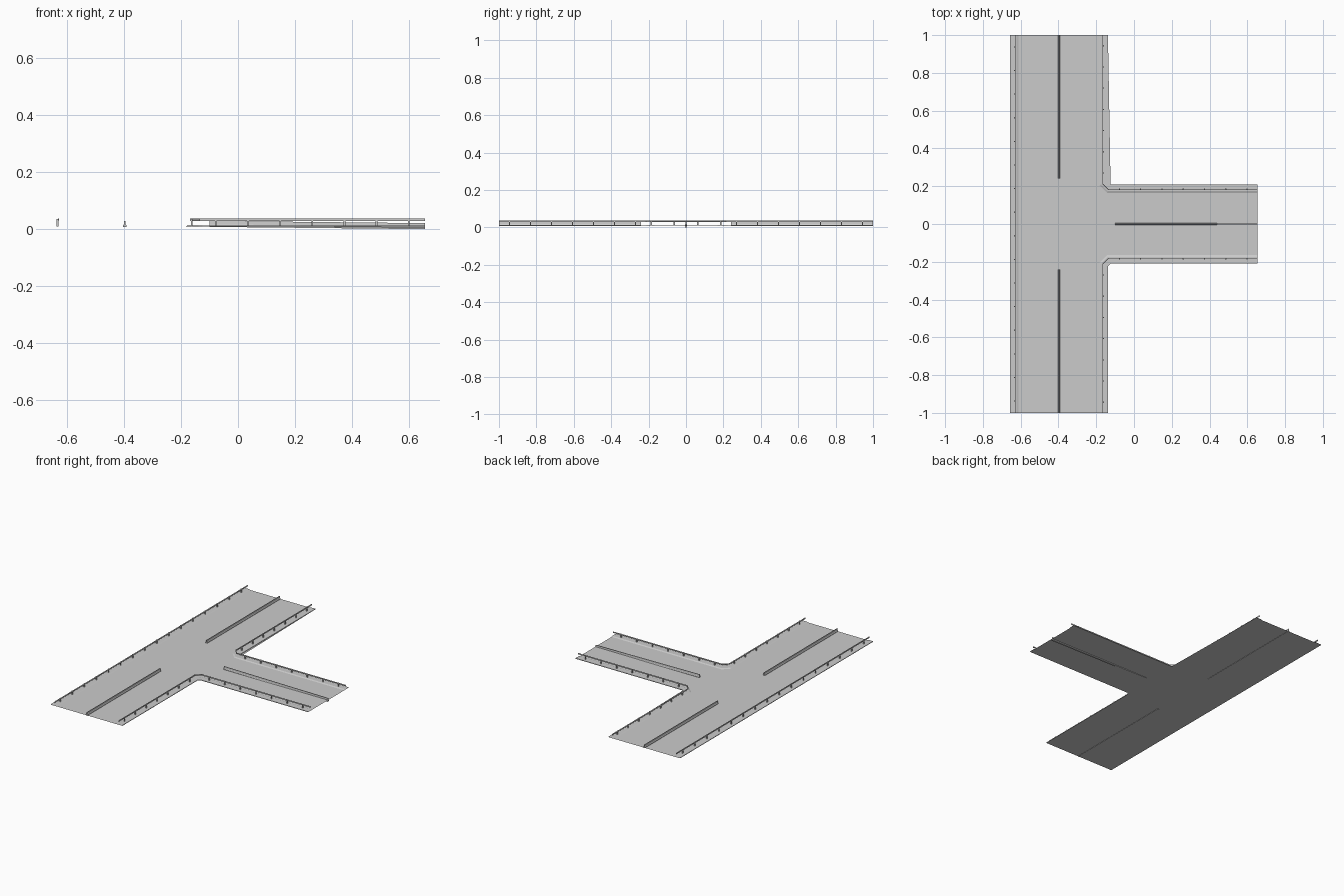
import bpy, bmesh
from mathutils import Vector, Matrix

if "Cube" in bpy.data.objects:
    bpy.data.objects.remove(bpy.data.objects["Cube"])

ROAD = 0.010
CURB = 0.0135
L, R, E, W = -0.657, -0.138, 0.655, 0.21   # main road left/right, side road end, half width
left_edge = [(L, 1), (L, 0)]
right_edge = [(E, W), (R + 0.014, W), (R, W + 0.014), (R, 1)]


def finish(name, bm, mirror=True):
    me = bpy.data.meshes.new(name)
    bm.to_mesh(me)
    bm.free()
    ob = bpy.data.objects.new(name, me)
    bpy.context.collection.objects.link(ob)
    if mirror:
        m = ob.modifiers.new("mirror", 'MIRROR')
        m.use_axis = (False, True, False)
    return ob


def offset(path, d):
    """Shift a path to its left (towards the road) with mitred corners."""
    pts = [Vector(p) for p in path]
    dirs = [(b - a).normalized() for a, b in zip(pts, pts[1:])]
    out = []
    for i, p in enumerate(pts):
        a, b = dirs[max(i - 1, 0)], dirs[min(i, len(dirs) - 1)]
        na, nb = Vector((-a.y, a.x)), Vector((-b.y, b.x))
        n = (na + nb).normalized()
        out.append(p + n * d / n.dot(na))
    return out


def sweep(name, path, profile, closed=False, mirror=True):
    bm = bmesh.new()
    rows = [[bm.verts.new((p.x, p.y, z)) for p in offset(path, d)] for d, z in profile]
    pairs = list(zip(rows, rows[1:])) + ([(rows[-1], rows[0])] if closed else [])
    for a, b in pairs:
        for i in range(len(a) - 1):
            bm.faces.new((a[i], a[i + 1], b[i + 1], b[i]))
    if closed:
        bm.faces.new([r[0] for r in rows])
        bm.faces.new([r[-1] for r in rows])
        bmesh.ops.recalc_face_normals(bm, faces=bm.faces)
    else:
        bmesh.ops.reverse_faces(bm, faces=[f for f in bm.faces if f.normal.z < 0])
    return finish(name, bm, mirror)


def posts(name, path, spacing=0.12):
    bm = bmesh.new()
    line = offset(path, 0.024)
    for a, b in zip(line, line[1:]):
        length = (b - a).length
        n = round(length / spacing)
        for i in range(n):
            p = a.lerp(b, (i + 0.5) / n)
            mat = Matrix.Translation((p.x, p.y, 0.023)) @ Matrix.Diagonal((0.006, 0.006, 0.026, 1))
            bmesh.ops.create_cube(bm, size=1, matrix=mat)
    return finish(name, bm)


# Flat T-shaped carriageway
bm = bmesh.new()
outline = [(L, -1)] + [(x, -y) for x, y in reversed(right_edge)] + right_edge + [(L, 1)]
bm.faces.new([bm.verts.new((x, y, ROAD)) for x, y in outline])
bmesh.ops.triangulate(bm, faces=bm.faces)
finish("carriageway", bm, False)

# Raised verges and corrugated guard rails with posts
verge = [(0, ROAD), (0, CURB), (0.036, CURB), (0.045, ROAD)]
beam = [(0.027, 0.029), (0.030, 0.0305), (0.030, 0.032), (0.028, 0.0335),
        (0.030, 0.035), (0.030, 0.0365), (0.027, 0.038)]
beam = beam + [(0.0262, 0.038), (0.0262, 0.029)]
for side, path in (("left", left_edge), ("right", right_edge)):
    sweep(side + "_verge", path, verge)
    sweep(side + "_guard_rail", path, beam, closed=True)
    posts(side + "_rail_posts", path)

# Concrete median barriers
barrier = [(-0.006, 0.008), (-0.006, 0.013), (-0.003, 0.017), (-0.002, 0.029),
           (0.002, 0.029), (0.003, 0.017), (0.006, 0.013), (0.006, 0.008)]
sweep("main_median", [(-0.397, 1), (-0.397, 0.24)], barrier, closed=True)

# The side road barrier sinks gradually into the road towards its end
side = sweep("side_median", [(E, 0), (-0.10, 0)], barrier, closed=True, mirror=False)
for v in side.data.vertices:
    if v.co.x > 0:
        v.co.z -= 0.008
